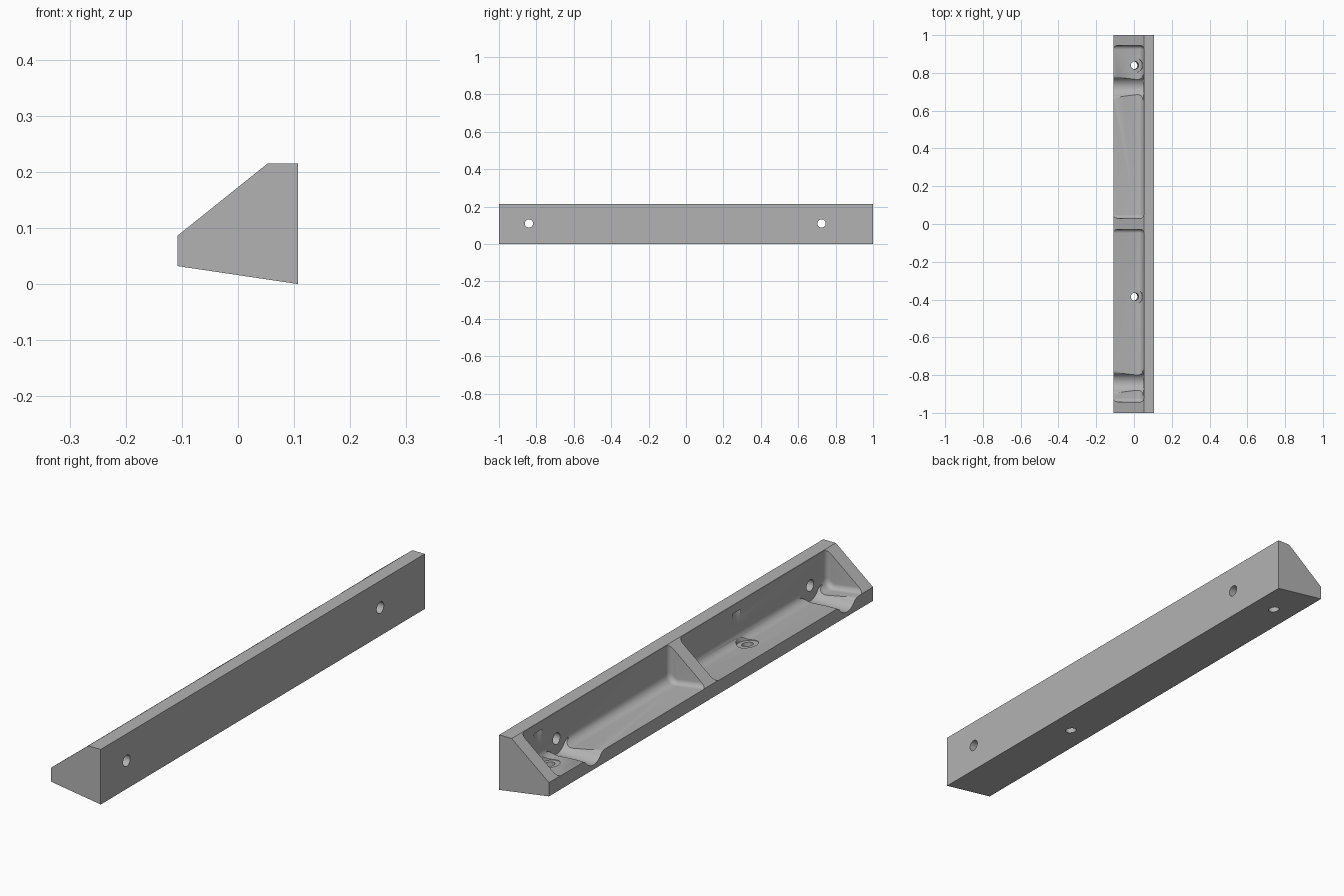
import bpy, bmesh, math
from mathutils import Vector, Matrix

if "Cube" in bpy.data.objects:
    bpy.data.objects.remove(bpy.data.objects["Cube"], do_unlink=True)

grey = bpy.data.materials.new("grey plastic")
grey.use_nodes = True
COLOUR = (0.45, 0.45, 0.45, 1)
grey.diffuse_color = COLOUR
grey.node_tree.nodes["Principled BSDF"].inputs["Base Color"].default_value = COLOUR


def to_object(name, bm):
    bmesh.ops.recalc_face_normals(bm, faces=bm.faces)
    mesh = bpy.data.meshes.new(name)
    bm.to_mesh(mesh)
    bm.free()
    mesh.materials.append(grey)
    ob = bpy.data.objects.new(name, mesh)
    bpy.context.collection.objects.link(ob)
    return ob


def prism(points, direction):
    """Closed outline swept along a direction."""
    bm = bmesh.new()
    face = bm.faces.new([bm.verts.new(p) for p in points])
    swept = bmesh.ops.extrude_face_region(bm, geom=[face])["geom"]
    verts = [v for v in swept if isinstance(v, bmesh.types.BMVert)]
    bmesh.ops.translate(bm, verts=verts, vec=direction)
    bmesh.ops.recalc_face_normals(bm, faces=bm.faces)
    return bm


def rod(name, start, axis, length, radius):
    """Cylinder running from a start point along an axis."""
    axis = Vector(axis).normalized()
    turn = axis.to_track_quat("Z", "Y").to_matrix().to_4x4()
    place = Matrix.Translation(Vector(start) + axis * length / 2) @ turn
    bm = bmesh.new()
    bmesh.ops.create_cone(bm, cap_ends=True, segments=40, radius1=radius,
                          radius2=radius, depth=length, matrix=place)
    return to_object(name, bm)


WALL_X = 0.052
LIP_X, LIP_Z = -0.108, 0.085
SLOPE = -0.144


def floor_z(x):
    return LIP_Z + SLOPE * (x - LIP_X)


def pocket(y0, y1):
    """Tray volume with a sloped floor and rounded inner edges."""
    far = -0.3
    outline = [(far, floor_z(far)), (WALL_X, floor_z(WALL_X)), (WALL_X, 0.4), (far, 0.4)]
    bm = prism([(x, y0, z) for x, z in outline], (0, y1 - y0, 0))
    long_edge = [e for e in bm.edges
                 if all(v.co.x > 0 and v.co.z < 0.1 for v in e.verts)]
    bmesh.ops.bevel(bm, geom=long_edge, offset=0.042, segments=10,
                    profile=0.5, affect="EDGES")
    ends = [e for e in bm.edges if abs(e.verts[0].co.y - e.verts[1].co.y) < 1e-5]
    bmesh.ops.bevel(bm, geom=ends, offset=0.02, segments=6,
                    profile=0.5, affect="EDGES")
    return to_object("pocket_cutter", bm)


def cable_groove(y):
    """Round channel whose rims flare softly into the floor."""
    radius, flare, centre_z = 0.055, 0.03, 0.105
    dz = centre_z - (LIP_Z - flare)
    dy = math.sqrt((radius + flare) ** 2 - dz ** 2)
    tilt = math.atan2(dz, dy)
    side, steps = [], 8
    for i in range(steps + 1):            # flared rim
        a = math.pi / 2 + (math.pi / 2 - tilt) * i / steps
        side.append((dy + flare * math.cos(a), LIP_Z - flare + flare * math.sin(a)))
    for i in range(1, steps + 1):         # channel bottom
        a = -tilt - (math.pi / 2 - tilt) * i / steps
        side.append((radius * math.cos(a), centre_z + radius * math.sin(a)))
    # channel sides rise around the cable hole
    top = [(radius * math.cos(a), centre_z + radius * math.sin(a))
           for a in (math.pi * k / 12 for k in range(1, 12))]
    right = [(dy, LIP_Z + 0.002)] + side
    left = [(-u, z) for u, z in reversed(right[:-1])]
    outline = right + left + top[::-1]
    return to_object("groove_cutter", prism(
        [(-0.2, y + u, z) for u, z in outline], (0.2 + WALL_X - 0.001, 0, 0)))


# wedge-shaped bar
section = [(-0.108, 0.032), (0.107, 0), (0.107, 0.215), (0.053, 0.215), (-0.108, 0.086)]
bar = to_object("wall_tray", prism([(x, -1, z) for x, z in section], (0, 2, 0)))

# two trays, each with a cable hole and groove, and a recessed screw hole
cutters = []
up = Vector((-SLOPE, 0, 1)).normalized()
for y0, y1, cable_y, screw_y in ((0.03, 0.945, 0.725, 0.84), (-0.942, -0.028, -0.84, -0.385)):
    seat = Vector((0.004, screw_y, floor_z(0.004) - 0.002))
    cutters += [
        pocket(y0, y1),
        cable_groove(cable_y),
        rod("cable_hole_cutter", (0, cable_y, 0.11), (1, 0, 0), 0.3, 0.022),
        rod("screw_hole_cutter", seat - up * 0.15, up, 0.2, 0.021),
        rod("screw_seat_cutter", seat, up, 0.12, 0.04),
    ]
for cutter in cutters:
    cutter.hide_render = True
    mod = bar.modifiers.new("cut", "BOOLEAN")
    mod.operation, mod.solver, mod.object = "DIFFERENCE", "EXACT", cutter

# bake the cuts and drop the cutters
graph = bpy.context.evaluated_depsgraph_get()
baked = bpy.data.meshes.new_from_object(bar.evaluated_get(graph))
bar.modifiers.clear()
bar.data = baked
for cutter in cutters:
    bpy.data.objects.remove(cutter, do_unlink=True)

bpy.ops.object.select_all(action="DESELECT")
bar.select_set(True)
bpy.context.view_layer.objects.active = bar
bpy.ops.object.shade_smooth_by_angle(angle=math.radians(30))
